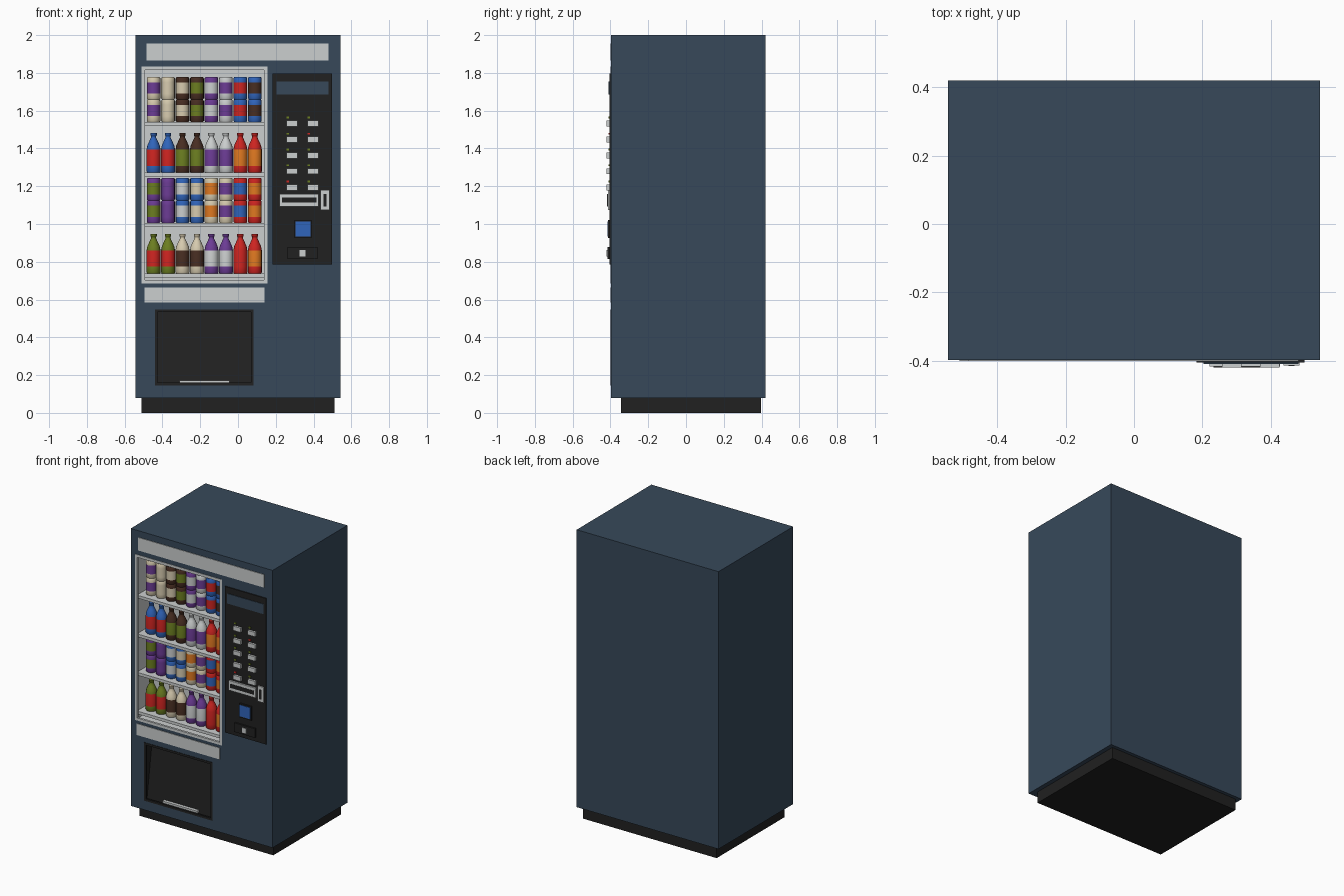
import bpy, bmesh, math

if "Cube" in bpy.data.objects:
    bpy.data.objects.remove(bpy.data.objects["Cube"])

COLOURS = {
    "navy": (0.038, 0.066, 0.102), "black": (0.015, 0.015, 0.015),
    "light_grey": (0.60, 0.62, 0.62), "cream": (0.68, 0.60, 0.43),
    "purple": (0.15, 0.045, 0.30), "brown": (0.065, 0.027, 0.016),
    "green": (0.15, 0.21, 0.015), "blue": (0.03, 0.13, 0.50),
    "red": (0.62, 0.018, 0.015), "orange": (0.74, 0.19, 0.015),
}
MATS = {}
for name, c in COLOURS.items():
    MATS[name] = bpy.data.materials.new(name)
    MATS[name].diffuse_color = (*c, 1)

FRONT = -0.397
BACK = 0.42


def finish(name, bm, mats):
    me = bpy.data.meshes.new(name)
    bm.to_mesh(me)
    bm.free()
    for m in mats:
        me.materials.append(MATS[m])
    ob = bpy.data.objects.new(name, me)
    bpy.context.collection.objects.link(ob)
    return ob


def box(name, x0, x1, y0, y1, z0, z1, mat):
    bm = bmesh.new()
    bmesh.ops.create_cube(bm, size=1)
    for v in bm.verts:
        v.co = ((x0 + x1) / 2 + v.co.x * (x1 - x0),
                (y0 + y1) / 2 + v.co.y * (y1 - y0),
                (z0 + z1) / 2 + v.co.z * (z1 - z0))
    return finish(name, bm, [mat])


def quad(bm, *pts):
    return bm.faces.new([bm.verts.new(p) for p in pts])


def frame(name, x0, x1, z0, z1, w, y0, y1, mat):
    """Rectangular ring facing forwards."""
    box(name + "_left", x0, x0 + w, y0, y1, z0, z1, mat)
    box(name + "_right", x1 - w, x1, y0, y1, z0, z1, mat)
    box(name + "_bottom", x0 + w, x1 - w, y0, y1, z0, z0 + w, mat)
    box(name + "_top", x0 + w, x1 - w, y0, y1, z1 - w, z1, mat)


def recess(name, x0, x1, z0, z1, top_depth, bottom_depth, mat):
    """Open-fronted pocket, back may slope."""
    bm = bmesh.new()
    f, t, b = FRONT, FRONT + top_depth, FRONT + bottom_depth
    quad(bm, (x0, b, z0), (x1, b, z0), (x1, t, z1), (x0, t, z1))
    quad(bm, (x0, f, z0), (x0, b, z0), (x0, t, z1), (x0, f, z1))
    quad(bm, (x1, b, z0), (x1, f, z0), (x1, f, z1), (x1, t, z1))
    quad(bm, (x0, f, z0), (x1, f, z0), (x1, b, z0), (x0, b, z0))
    quad(bm, (x0, t, z1), (x1, t, z1), (x1, f, z1), (x0, f, z1))
    return finish(name, bm, [mat])


def lathe(name, profile, x, y, z, body, label, lo, hi, sides=16):
    """Revolved item; faces between lo and hi take the label colour."""
    bm = bmesh.new()
    rings = [[bm.verts.new((x + r * math.cos(2 * math.pi * i / sides),
                            y + r * math.sin(2 * math.pi * i / sides), z + h))
              for i in range(sides)] for r, h in profile]
    for k in range(len(rings) - 1):
        mid = (profile[k][1] + profile[k + 1][1]) / 2
        for i in range(sides):
            j = (i + 1) % sides
            fc = bm.faces.new((rings[k][i], rings[k][j], rings[k + 1][j], rings[k + 1][i]))
            fc.material_index = int(lo < mid < hi)
            fc.smooth = True
    bm.faces.new(rings[0][::-1])
    bm.faces.new(rings[-1])
    for e in bm.edges:
        if len(e.link_faces) == 2 and e.calc_face_angle() > math.radians(30):
            e.smooth = False
    return finish(name, bm, [body, label])


# Cabinet shell with the window and delivery openings left out of its front
X0, X1, Z0, Z1 = -0.543, 0.543, 0.08, 2.0
WIN = (-0.51, 0.156, 0.685, 1.833)
BIN = (-0.44, 0.083, 0.145, 0.548)
bm = bmesh.new()
xs = sorted([X0, X1, WIN[0], WIN[1], BIN[0], BIN[1]])
zs = sorted([Z0, Z1, WIN[2], WIN[3], BIN[2], BIN[3]])
for a, b in zip(xs, xs[1:]):
    for c, d in zip(zs, zs[1:]):
        mx, mz = (a + b) / 2, (c + d) / 2
        if not any(h[0] < mx < h[1] and h[2] < mz < h[3] for h in (WIN, BIN)):
            quad(bm, (a, FRONT, c), (b, FRONT, c), (b, FRONT, d), (a, FRONT, d))
quad(bm, (X1, BACK, Z0), (X0, BACK, Z0), (X0, BACK, Z1), (X1, BACK, Z1))
quad(bm, (X0, BACK, Z0), (X0, FRONT, Z0), (X0, FRONT, Z1), (X0, BACK, Z1))
quad(bm, (X1, FRONT, Z0), (X1, BACK, Z0), (X1, BACK, Z1), (X1, FRONT, Z1))
quad(bm, (X0, FRONT, Z1), (X1, FRONT, Z1), (X1, BACK, Z1), (X0, BACK, Z1))
quad(bm, (X0, BACK, Z0), (X1, BACK, Z0), (X1, FRONT, Z0), (X0, FRONT, Z0))
bmesh.ops.remove_doubles(bm, verts=bm.verts, dist=1e-5)
finish("cabinet", bm, ["navy"])
box("plinth", -0.512, 0.512, -0.345, 0.396, 0, 0.082, "black")

# Blank sign strips
box("top_sign", -0.484, 0.48, FRONT - 0.004, FRONT + 0.002, 1.865, 1.955, "light_grey")
box("lower_strip", -0.495, 0.14, FRONT - 0.004, FRONT + 0.002, 0.585, 0.664, "light_grey")

# Display compartment
recess("display_interior", *WIN, 0.2, 0.2, "light_grey")
frame("window_frame", *WIN, 0.018, FRONT - 0.003, FRONT + 0.012, "light_grey")
SHELVES = [1.54, 1.272, 1.006, 0.738]
for i, z in enumerate(SHELVES):
    box(f"shelf_{i + 1}", WIN[0], WIN[1], FRONT + 0.02, FRONT + 0.2, z - 0.02, z, "light_grey")

# Drinks: (body, label) per column
CAN = [(0.032, 0), (0.036, 0.006), (0.036, 0.031), (0.036, 0.091), (0.036, 0.112), (0.032, 0.119)]
BOTTLE = [(0.033, 0), (0.037, 0.006), (0.037, 0.036), (0.037, 0.122), (0.033, 0.143),
          (0.022, 0.168), (0.014, 0.185), (0.014, 0.195), (0.017, 0.196), (0.017, 0.209)]
ROWS = [
    [("cream", "purple"), ("cream", "cream"), ("brown", "cream"), ("brown", "green"),
     ("purple", "light_grey"), ("light_grey", "purple"), ("blue", "red"), ("blue", "brown")],
    [("blue", "red")] * 2 + [("brown", "green")] * 2 +
    [("light_grey", "purple")] * 2 + [("red", "orange")] * 2,
    [("purple", "green"), ("purple", "purple"), ("blue", "light_grey"), ("blue", "cream"),
     ("cream", "orange"), ("cream", "purple"), ("red", "blue"), ("red", "orange")],
    [("green", "red")] * 2 + [("cream", "brown")] * 2 +
    [("purple", "light_grey")] * 2 + [("red", "red"), ("red", "orange")],
]
for r, row in enumerate(ROWS):
    for c, (body, label) in enumerate(row):
        x, y, z = -0.447 + c * 0.0766, FRONT + 0.09, SHELVES[r]
        if r % 2 == 0:
            for s in range(2):
                lathe(f"can_{r}_{c}_{s}", CAN, x, y, z + s * 0.119, body, label, 0.03, 0.092)
        else:
            lathe(f"bottle_{r}_{c}", BOTTLE, x, y, z, body, label, 0.03, 0.125)

# Delivery bin with sloped flap
recess("delivery_bin", *BIN, 0.09, 0.03, "black")
frame("delivery_frame", *BIN, 0.015, FRONT - 0.003, FRONT + 0.01, "black")
box("flap_handle", -0.31, -0.045, FRONT + 0.012, FRONT + 0.04, 0.152, 0.172, "light_grey")

# Control panel
P = FRONT - 0.008
box("control_panel", 0.183, 0.498, P, FRONT + 0.002, 0.786, 1.796, "black")
box("readout", 0.203, 0.48, P - 0.004, P + 0.001, 1.685, 1.754, "navy")
for r, z in enumerate([1.532, 1.447, 1.363, 1.28, 1.193]):
    for c, x in enumerate([0.257, 0.368]):
        box(f"button_{r}_{c}", x, x + 0.057, -0.42, P + 0.001, z - 0.015, z + 0.015, "light_grey")
        lamp = "red" if (r, c) in ((1, 1), (4, 0)) else "green"
        box(f"lamp_{r}_{c}", x, x + 0.014, P - 0.004, P + 0.001, z + 0.026, z + 0.036, lamp)

# Note slot, coin slot, card pad and coin return
box("note_slot_plate", 0.22, 0.427, P - 0.012, P + 0.001, 1.093, 1.16, "light_grey")
box("note_slot", 0.232, 0.415, P - 0.014, P - 0.01, 1.113, 1.14, "black")
box("coin_slot_plate", 0.437, 0.484, P - 0.008, P + 0.001, 1.073, 1.18, "light_grey")
box("coin_slot", 0.452, 0.469, P - 0.01, P - 0.006, 1.092, 1.158, "black")
box("card_pad_housing", 0.298, 0.39, P - 0.008, P + 0.001, 0.925, 1.022, "black")
box("card_pad", 0.304, 0.384, P - 0.011, P - 0.006, 0.934, 1.013, "blue")
box("coin_return", 0.262, 0.42, P - 0.011, P + 0.001, 0.815, 0.878, "black")
box("coin_return_tab", 0.325, 0.357, P - 0.015, P - 0.008, 0.828, 0.862, "light_grey")

for m in bpy.data.materials:
    if m.users and not m.is_grease_pencil:
        m.use_nodes = True
        m.node_tree.nodes["Principled BSDF"].inputs["Base Color"].default_value = m.diffuse_color
